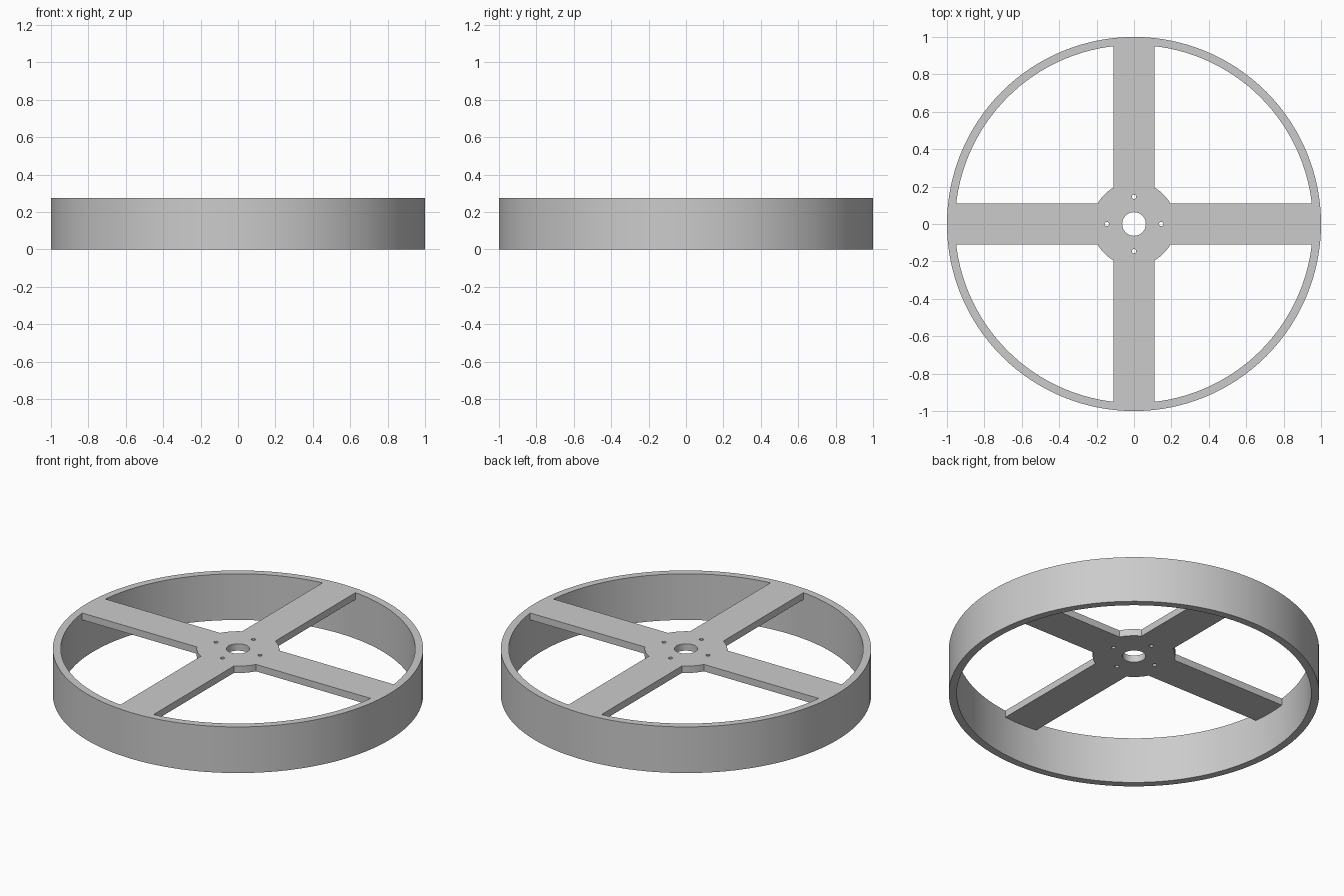
import bpy
from math import sin, cos, asin, pi
from mathutils import Matrix

if "Cube" in bpy.data.objects:
    bpy.data.objects.remove(bpy.data.objects["Cube"], do_unlink=True)

HEIGHT, PLATE = 0.275, 0.041            # rim height, spoke plate thickness
OUTER, INNER = 1.0, 0.957               # rim radii
HUB, HALF_SPOKE = 0.223, 0.109          # hub radius, half spoke width
BORE, BOLT, BOLT_RING = 0.063, 0.012, 0.145

grey = bpy.data.materials.new("mid grey")
grey.use_nodes = True
colour = (0.6, 0.6, 0.6, 1)
grey.diffuse_color = colour
grey.node_tree.nodes["Principled BSDF"].inputs["Base Color"].default_value = colour


def arc(radius, start, end, steps):
    return [(radius * cos(start + (end - start) * i / steps),
             radius * sin(start + (end - start) * i / steps)) for i in range(steps + 1)]


def circle(radius, steps, cx=0, cy=0):
    return [(x + cx, y + cy) for x, y in arc(radius, 0, 2 * pi, steps)[:-1]]


def extruded(name, loops, z0, z1):
    """Extrude a flat outline, with holes, into a solid mesh."""
    curve = bpy.data.curves.new(name, "CURVE")
    curve.dimensions = "2D"
    curve.fill_mode = "BOTH"
    curve.extrude = (z1 - z0) / 2
    for loop in loops:
        spline = curve.splines.new("POLY")
        spline.points.add(len(loop) - 1)
        for point, (x, y) in zip(spline.points, loop):
            point.co = (x, y, 0, 1)
        spline.use_cyclic_u = True
    obj = bpy.data.objects.new(name, curve)
    bpy.context.collection.objects.link(obj)
    bpy.ops.object.select_all(action="DESELECT")
    obj.select_set(True)
    bpy.context.view_layer.objects.active = obj
    bpy.ops.object.convert(target="MESH")
    obj = bpy.context.object
    # Weld the caps to the walls
    bpy.ops.object.mode_set(mode="EDIT")
    bpy.ops.mesh.select_all(action="SELECT")
    bpy.ops.mesh.remove_doubles(threshold=0.0001)
    bpy.ops.mesh.normals_make_consistent(inside=False)
    bpy.ops.object.mode_set(mode="OBJECT")
    obj.data.transform(Matrix.Translation((0, 0, (z0 + z1) / 2)))
    obj.data.materials.clear()
    obj.data.materials.append(grey)
    return obj


# Spoke outline: spoke end, then hub arc, four times round; ends sink into the rim
reach = (INNER + OUTER) / 2
tip, root = asin(HALF_SPOKE / reach), asin(HALF_SPOKE / HUB)
outline = []
for k in range(4):
    a = k * pi / 2
    outline += arc(reach, a - tip, a + tip, 6)
    outline += arc(HUB, a + root, a + pi / 2 - root, 8)

# Centre bore and four bolt holes
holes = [circle(BORE, 48)]
holes += [circle(BOLT, 12, BOLT_RING * cos(k * pi / 2), BOLT_RING * sin(k * pi / 2))
          for k in range(4)]
spokes = extruded("spokes_and_hub", [outline] + holes, HEIGHT - PLATE, HEIGHT)

# Rim band, fused with the spokes
wheel = extruded("wheel", [circle(OUTER, 128), circle(INNER, 128)], 0, HEIGHT)
union = wheel.modifiers.new("fuse_spokes", "BOOLEAN")
union.operation = "UNION"
union.solver = "EXACT"
union.object = spokes
bpy.ops.object.modifier_apply(modifier=union.name)
bpy.data.objects.remove(spokes, do_unlink=True)
bpy.ops.object.shade_smooth_by_angle(angle=pi / 6)
